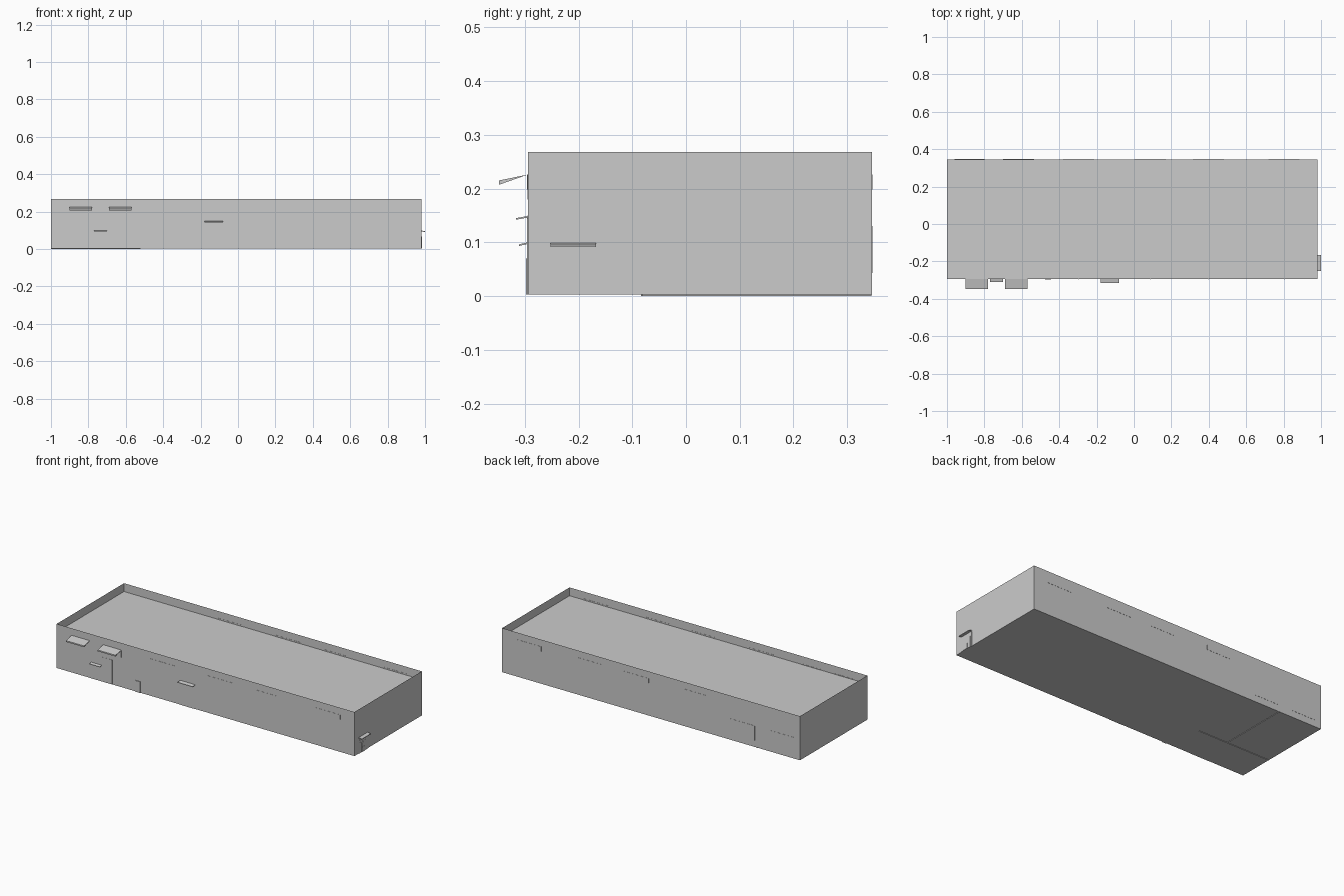
import bpy, bmesh

if "Cube" in bpy.data.objects:
    bpy.data.objects.remove(bpy.data.objects["Cube"])

X0, X1, Y0, Y1 = -1.0, 0.98, -0.294, 0.346
FLOOR, ROOF, TOP = 0.003, 0.218, 0.268


def finish(name, bm):
    bmesh.ops.recalc_face_normals(bm, faces=bm.faces)
    me = bpy.data.meshes.new(name)
    bm.to_mesh(me)
    bm.free()
    ob = bpy.data.objects.new(name, me)
    bpy.context.collection.objects.link(ob)
    return ob


def prism(name, a, b, profile, axis="x"):
    """Extrude a (depth, z) profile from a to b along the x or y axis."""
    bm = bmesh.new()
    rings = []
    for t in (a, b):
        rings.append([bm.verts.new((t, d, z) if axis == "x" else (d, t, z))
                      for d, z in profile])
    n = len(profile)
    for i in range(n):
        j = (i + 1) % n
        bm.faces.new((rings[0][i], rings[0][j], rings[1][j], rings[1][i]))
    bm.faces.new(rings[0])
    bm.faces.new(rings[1])
    return finish(name, bm)


def box(name, x, y, z):
    return prism(name, x[0], x[1],
                 [(y[0], z[0]), (y[1], z[0]), (y[1], z[1]), (y[0], z[1])])


# Wall shell with floor, open at the top as a thin parapet
bm = bmesh.new()
corners = [(X0, Y0), (X1, Y0), (X1, Y1), (X0, Y1)]
low = [bm.verts.new((x, y, FLOOR)) for x, y in corners]
high = [bm.verts.new((x, y, TOP)) for x, y in corners]
bm.faces.new(low)
for i in range(4):
    j = (i + 1) % 4
    bm.faces.new((low[i], low[j], high[j], high[i]))
finish("building_walls", bm)

# Flat roof sunk below the parapet
bm = bmesh.new()
bm.faces.new([bm.verts.new((x, y, ROOF)) for x, y in corners])
finish("roof_deck", bm)

# Interior partitions, just reaching below the floor
box("partition_long", (X0 + 0.001, -0.52), (-0.084, -0.08), (0, ROOF - 0.004))
box("partition_cross", (-0.715, -0.711), (-0.08, Y1 - 0.001), (0, ROOF - 0.004))

# High strip windows on the front and back
strips = [(-0.38, -0.215), (0.005, 0.17), (0.315, 0.48), (0.72, 0.886)]
for i, s in enumerate(strips):
    box(f"front_window_{i}", s, (Y0 - 0.001, Y0 + 0.001), (0.198, 0.226))
    box(f"back_window_{i}", s, (Y1 - 0.001, Y1 + 0.001), (0.198, 0.226))
    mid = (s[0] + s[1]) / 2
    box(f"front_mullion_{i}", (mid - 0.002, mid + 0.002),
        (Y0 - 0.0015, Y0), (0.198, 0.226))

# Large low windows on the back
for i, s in enumerate([(-0.70, -0.535), (-0.96, -0.80)]):
    box(f"back_large_window_{i}", s, (Y1 - 0.001, Y1 + 0.001), (0.043, 0.13))

# Awnings with the windows beneath them
for i, s in enumerate([(-0.90, -0.78), (-0.69, -0.57)]):
    box(f"awning_window_{i}", s, (Y0 - 0.001, Y0 + 0.001), (0.18, 0.222))
    prism(f"awning_{i}", s[0], s[1],
          [(Y0, 0.226), (-0.348, 0.215), (-0.348, 0.207)])

# Front doors: x range, height, projection
doors = {"entry_door": ((-0.77, -0.70), 0.095, 0.001),
         "side_shutter": ((-0.70, -0.63), 0.15, 0.001),
         "small_door": ((-0.475, -0.443), 0.07, 0.004),
         "main_door": ((-0.18, -0.08), 0.145, 0.002)}
for name, (s, h, p) in doors.items():
    box(name, s, (Y0 - p, Y0 + 0.001), (FLOOR, h))

# Small sloping hoods over the front doors
prism("entry_hood", -0.77, -0.70,
      [(Y0, 0.1), (-0.311, 0.096), (-0.311, 0.093), (Y0, 0.097)])
prism("main_hood", -0.18, -0.08,
      [(Y0, 0.149), (-0.316, 0.145), (-0.316, 0.142), (Y0, 0.146)])

# Side entrance: surround, panel, leaf and canopy
entrance = [("side_surround", -0.252, -0.167, 0.09, 0.001),
            ("side_lintel_panel", -0.252, -0.167, 0.08, 0.002),
            ("side_panel", -0.251, -0.177, 0.067, 0.003),
            ("side_door", -0.23, -0.20, 0.06, 0.004),
            ("side_door_lower", -0.23, -0.20, 0.033, 0.005)]
for name, a, b, h, p in entrance:
    box(name, (X1 - 0.001, X1 + p), (a, b), (FLOOR, h))
prism("side_canopy", -0.252, -0.167,
      [(X1, 0.099), (1.0, 0.095), (1.0, 0.091), (X1, 0.095)], axis="y")
